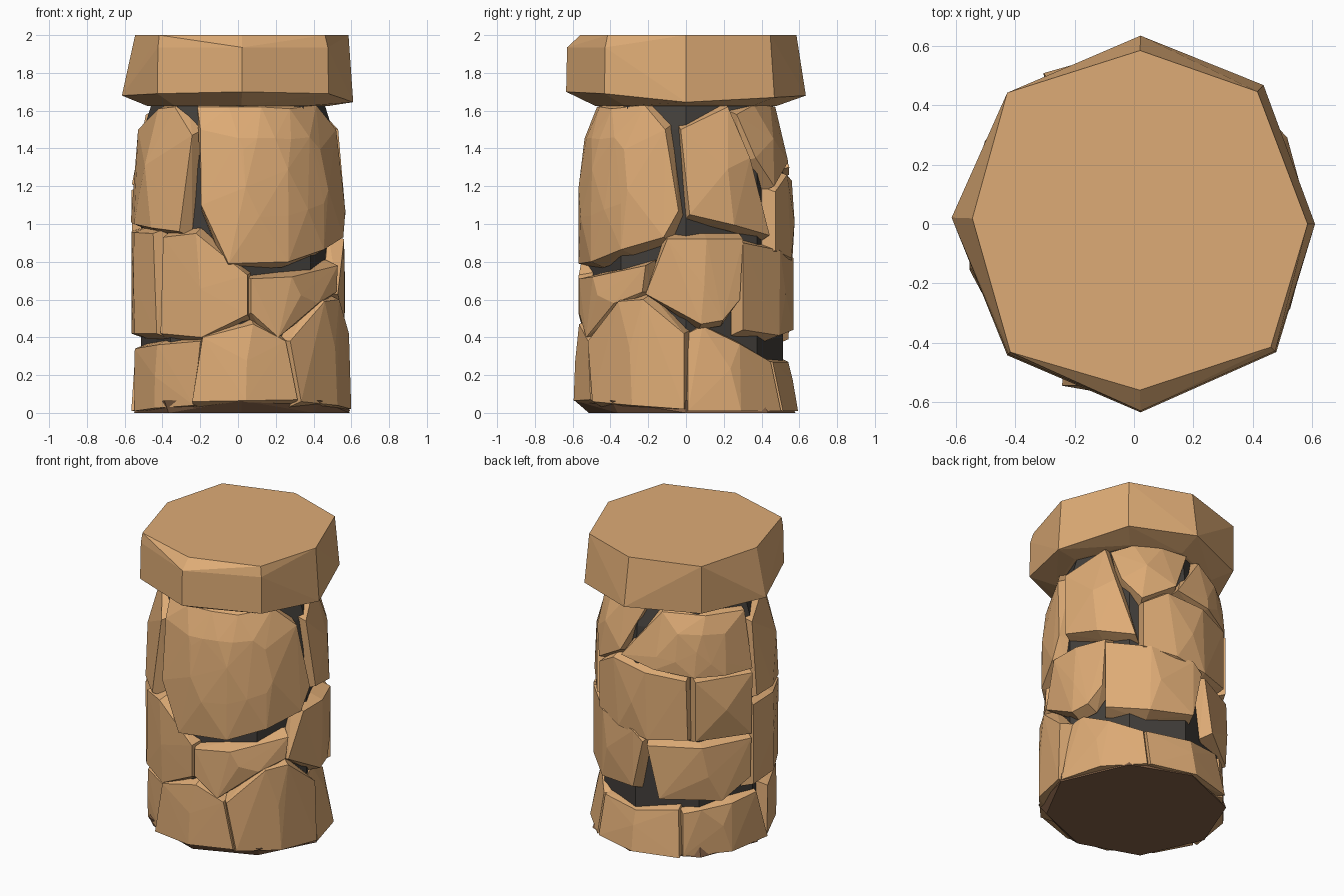
import bpy, bmesh, math
from mathutils import Vector

if "Cube" in bpy.data.objects:
    bpy.data.objects.remove(bpy.data.objects["Cube"])


def material(name, rgb):
    m = bpy.data.materials.new(name)
    m.diffuse_color = (*rgb, 1)
    m.use_nodes = True
    m.node_tree.nodes["Principled BSDF"].inputs["Base Color"].default_value = m.diffuse_color
    return m


STONE = material("sandstone", (0.73, 0.41, 0.18))
MORTAR = material("dark mortar", (0.055, 0.049, 0.043))
EARTH = material("dark earth", (0.24, 0.125, 0.065))


def hull(name, points, mat):
    """Flat-faced convex block around the given points."""
    bm = bmesh.new()
    for p in points:
        bm.verts.new(p)
    res = bmesh.ops.convex_hull(bm, input=bm.verts)
    junk = {g for g in res["geom_interior"] + res["geom_unused"]
            if isinstance(g, bmesh.types.BMVert)}
    bmesh.ops.delete(bm, geom=list(junk), context="VERTS")
    bmesh.ops.recalc_face_normals(bm, faces=bm.faces)
    me = bpy.data.meshes.new(name)
    bm.to_mesh(me)
    bm.free()
    me.materials.append(mat)
    ob = bpy.data.objects.new(name, me)
    bpy.context.collection.objects.link(ob)
    return ob


def polar(deg, r, z):
    """Angle 0 faces the front (-y), 90 faces +x."""
    a = math.radians(deg)
    return Vector((r * math.sin(a), -r * math.cos(a), z))


CORNERS = (2, 48, 90, 137, 178, 224, 268, 316)


def octagon(radii, heights):
    """Eight-sided ring; radius and height may vary per corner."""
    radii = radii if isinstance(radii, tuple) else (radii,) * 8
    heights = heights if isinstance(heights, tuple) else (heights,) * 8
    return [polar(a, r, z) for a, r, z in zip(CORNERS, radii, heights)]


def stone(name, outline, radius):
    """Stone block from an (angle, height) outline wrapped round the pillar."""
    ca = sum(p[0] for p in outline) / len(outline)
    cz = sum(p[1] for p in outline) / len(outline)
    ring = []
    for (a, z), (b, w) in zip(outline, outline[1:] + outline[:1]):
        ring.append((a, z))
        if abs(b - a) > 40:             # long edges follow the curve
            ring.append(((a + b) / 2, (z + w) / 2))
    span = max(p[0] for p in outline) - min(p[0] for p in outline)
    pts = [polar(ca, radius(cz), cz)]
    for a, z in ring:
        r = radius(z)
        pts.append(polar(a, r - 0.005, z))
        # wider root, so the joints narrow towards the core
        da = max(-3, min(3, (a - ca) * 0.2))
        dz = max(-0.03, min(0.03, (z - cz) * 0.2))
        pts.append(polar(a + da, r - 0.085, min(1.645, max(0.03, z + dz))))
        if span > 85:
            zm = (z + cz) / 2
            pts.append(polar((a + ca) / 2, radius(zm) - 0.005, zm))
    hull(name, pts, STONE)


# mortar core, and the dark underside, chamfered at the front
hull("core", octagon(0.515, 0.05) + octagon(0.515, 1.3)
     + octagon(0.5, 1.5) + octagon(0.45, 1.66), MORTAR)
hull("underside", octagon((0.515, 0.54, 0.59, 0.59, 0.58, 0.57, 0.55, 0.53), 0.0)
     + octagon((0.59, 0.59, 0.58, 0.55, 0.55, 0.55, 0.54, 0.56), 0.065), EARTH)

# stones by course: outlines as (angle, height)
bottom = [
    [(-81, 0.01), (-80, 0.34), (-21, 0.38), (-25, 0.04)],
    [(-24, 0.06), (-19, 0.40), (8, 0.47), (26, 0.38), (32, 0.07)],
    [(34, 0.06), (28, 0.38), (52, 0.59), (67, 0.60), (89, 0.42), (89, 0.02)],
    [(91, 0.01), (91, 0.42), (100, 0.46), (146, 0.27), (148, 0.01)],
    [(150, 0.01), (148, 0.27), (180, 0.27), (210, 0.31), (211, 0.01)],
    [(213, 0.01), (213, 0.29), (225, 0.31), (268, 0.34), (277, 0.01)],
]
middle = [
    [(-98, 0.42), (-98, 0.96), (-52, 0.95), (-49, 0.42)],
    [(-46, 0.42), (-44, 0.93), (-23, 0.95), (5, 0.73), (5, 0.52), (-20, 0.40)],
    [(7, 0.71), (7, 0.53), (22, 0.40), (48, 0.58), (66, 0.64), (68, 0.78), (30, 0.72)],
    [(80, 0.92), (122, 0.92), (120, 0.60), (110, 0.49), (98, 0.47), (68, 0.63)],
    [(122, 0.44), (122, 0.90), (180, 0.82), (187, 0.76), (180, 0.44), (150, 0.41)],
    [(190, 0.74), (198, 0.39), (238, 0.37), (259, 0.48), (260, 0.74)],
]
upper = [
    [(146, 0.86), (146, 1.17), (162, 1.26), (215, 1.20), (216, 0.80), (190, 0.78)],
    [(221, 0.79), (221, 1.19), (261, 1.18), (260, 0.77)],
    [(169, 1.30), (197, 1.62), (262, 1.58), (261, 1.21), (220, 1.22)],
    [(-95, 1.01), (-95, 1.50), (-62, 1.61), (-45, 1.62), (-27, 1.47), (-33, 0.96), (-75, 1.0)],
    [(-20, 1.1), (-22, 1.5), (-27, 1.62), (15, 1.62), (35, 1.61), (62, 1.63),
     (78, 1.5), (86, 1.07), (78, 0.93), (28, 0.80), (-5, 0.79)],
    [(87, 1.5), (118, 1.62), (128, 1.35), (141, 0.94), (92, 1.05)],
    [(123, 1.58), (140, 1.63), (183, 1.62), (168, 1.33), (145, 1.2), (132, 1.35)],
]


def shaft(z):
    """Stone radius by height, leaning in under the capstone."""
    if z < 1.2:
        return 0.575
    return 0.575 - 0.13 * (z - 1.2) - 0.35 * max(0, z - 1.5)


leans = [(0.56, 0.0), (0.605, 0.06), (0.605, 0.03), (0.60, 0.2), (0.60, 0.2), (0.575, 0.08)]
for i, (outline, (r0, lean)) in enumerate(zip(bottom, leans), 1):
    stone(f"bottom_stone_{i}", outline, lambda z: r0 - lean * z)
for label, course in (("middle", middle), ("upper", upper)):
    for i, outline in enumerate(course, 1):
        stone(f"{label}_stone_{i}", outline, shaft)

# overhanging eight-sided capstone, bevelled along the front
hull("capstone", octagon(0.48, 1.625)
     + octagon((0.635, 0.645, 0.61, 0.64, 0.635, 0.615, 0.615, 0.615),
               (1.70, 1.69, 1.645, 1.67, 1.68, 1.68, 1.68, 1.69))
     + [polar(a, r, 1.935) for a, r in ((2, 0.63), (48, 0.64), (316, 0.61))]
     + octagon((0.56, 0.62, 0.585, 0.61, 0.585, 0.615, 0.545, 0.60), 2.0), STONE)
